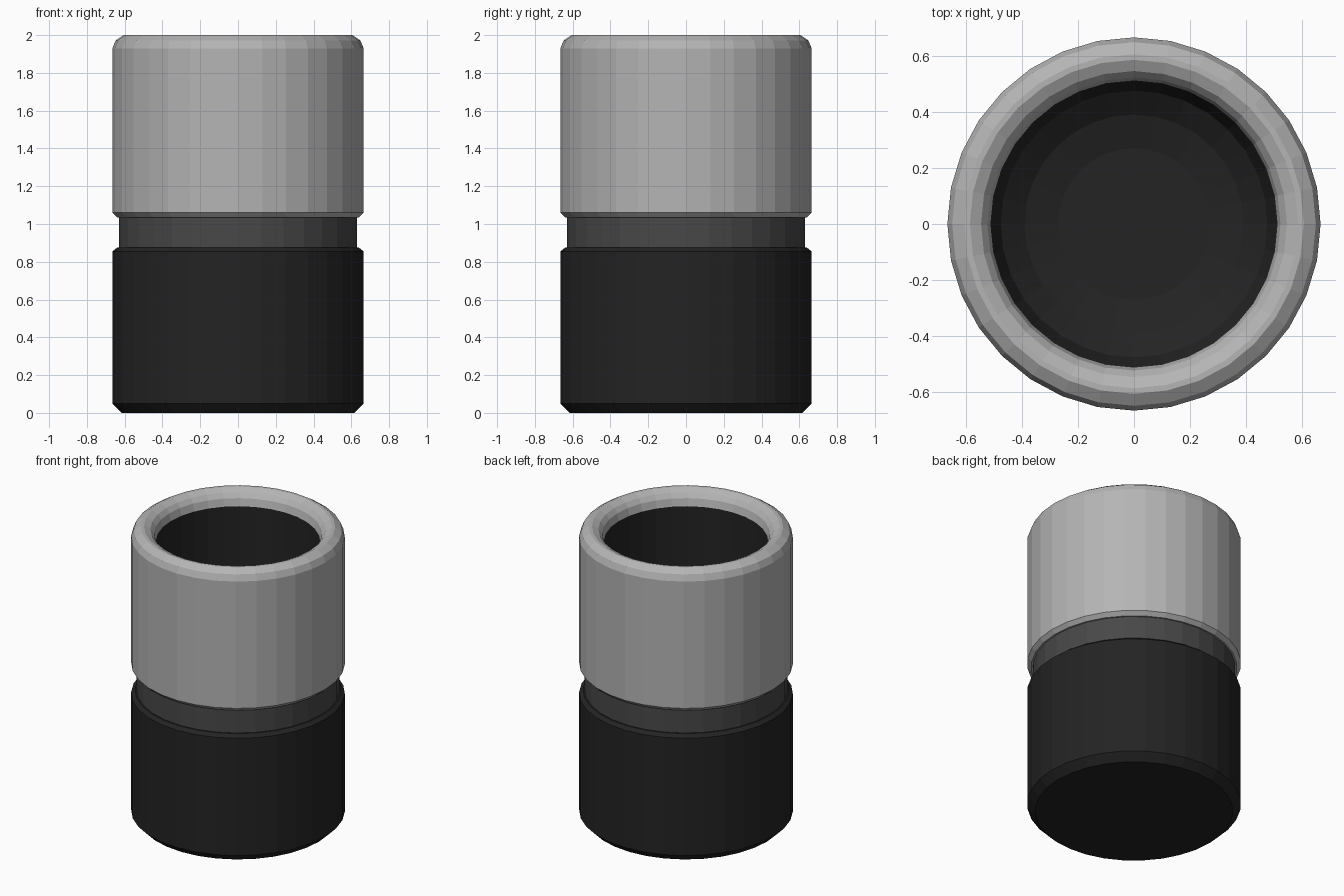
import bpy, bmesh, math

if "Cube" in bpy.data.objects:
    bpy.data.objects.remove(bpy.data.objects["Cube"])

SIDES = 32


def material(name, value):
    m = bpy.data.materials.new(name)
    m.diffuse_color = (value, value, value, 1)
    m.use_nodes = True
    m.node_tree.nodes["Principled BSDF"].inputs["Base Color"].default_value = m.diffuse_color
    return m


def lathe(name, profile, mat):
    """Spin an (r, z) profile about z; a point with r = 0 becomes a pole."""
    bm = bmesh.new()
    rings = []
    for r, z in profile:
        if r == 0:
            rings.append([bm.verts.new((0, 0, z))] * SIDES)
        else:
            rings.append([bm.verts.new((r * math.cos(2 * math.pi * i / SIDES),
                                        r * math.sin(2 * math.pi * i / SIDES), z))
                          for i in range(SIDES)])
    for a, b in zip(rings, rings[1:]):
        for i in range(SIDES):
            j = (i + 1) % SIDES
            bm.faces.new(list(dict.fromkeys((a[i], a[j], b[j], b[i]))))
    mesh = bpy.data.meshes.new(name)
    bm.to_mesh(mesh)
    bm.free()
    mesh.materials.append(mat)
    obj = bpy.data.objects.new(name, mesh)
    bpy.context.collection.objects.link(obj)
    return obj


grey = material("light grey metal", 0.46)
black = material("black rubber", 0.017)
dark = material("dark grey band", 0.065)

# Black base with chamfered edges
lathe("lower_body", [(0, 0), (0.615, 0), (0.665, 0.05), (0.665, 0.855),
                     (0.64, 0.875), (0.628, 0.875)], black)

# Recessed band between the two halves
lathe("middle_band", [(0.63, 0.865), (0.63, 1.045)], dark)

# Grey upper shell with a rounded drinking rim
lathe("upper_shell", [(0.628, 1.035), (0.64, 1.035), (0.665, 1.06), (0.665, 1.93),
                      (0.648, 1.972), (0.605, 2.0), (0.585, 2.0), (0.545, 1.98),
                      (0.522, 1.95), (0.51, 1.90)], grey)

# Black hollow inside with a rounded floor, normals facing inward
lathe("inner_liner", [(0.51, 1.90), (0.51, 0.33), (0.475, 0.24), (0.39, 0.18),
                      (0.27, 0.15), (0, 0.15)], black)
